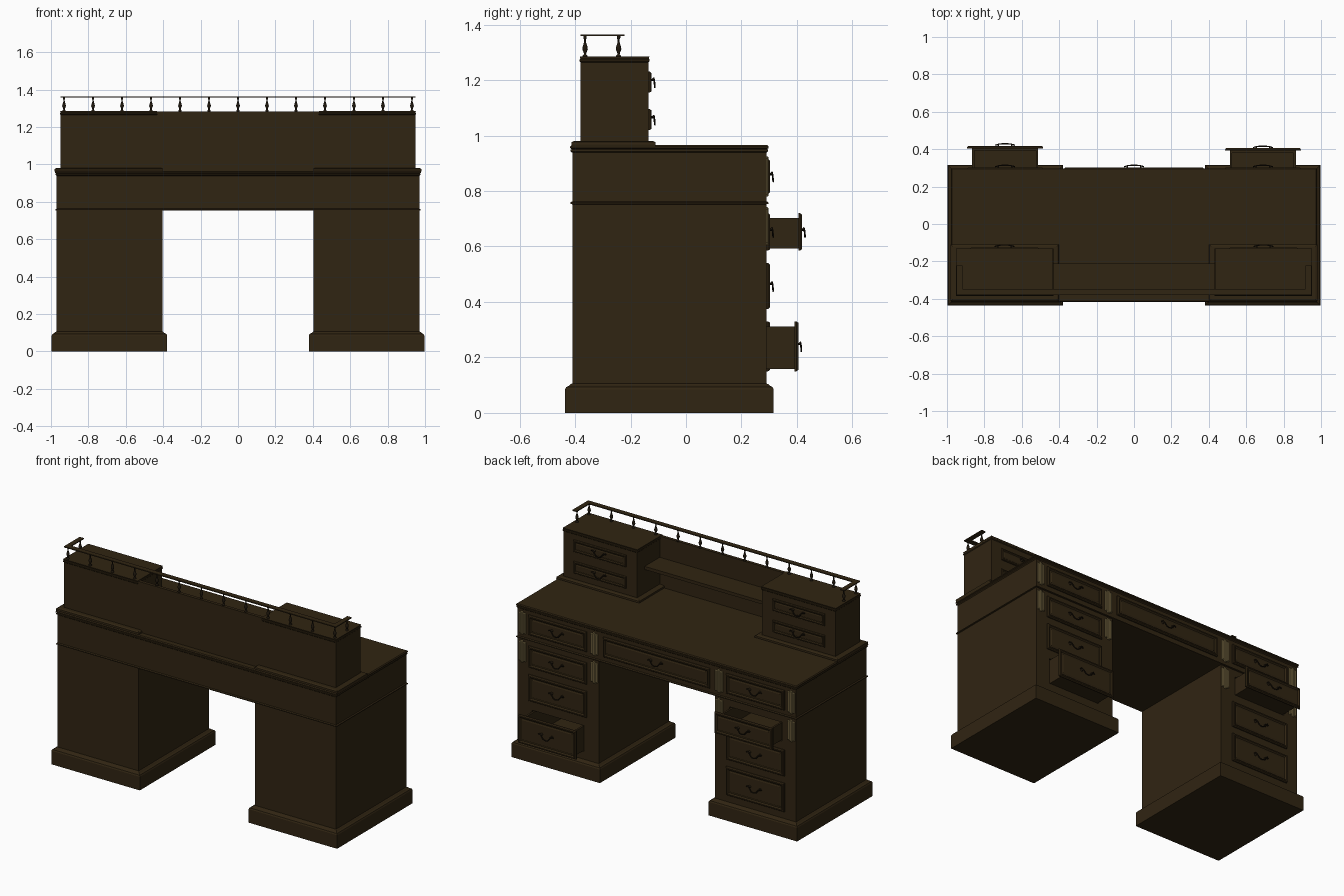
import bpy, bmesh, math
from mathutils import Vector

if "Cube" in bpy.data.objects:
    bpy.data.objects.remove(bpy.data.objects["Cube"])


def material(name, rgb):
    m = bpy.data.materials.new(name)
    m.diffuse_color = (*rgb, 1)
    m.use_nodes = True
    m.node_tree.nodes["Principled BSDF"].inputs["Base Color"].default_value = m.diffuse_color
    return m


WOOD = material("dark walnut", (0.030, 0.018, 0.006))
METAL = material("aged dark metal", (0.014, 0.009, 0.004))
TAN = material("pale carved wood", (0.22, 0.165, 0.065))


def finish(name, bm, mat, smooth=False):
    bmesh.ops.recalc_face_normals(bm, faces=bm.faces[:])
    me = bpy.data.meshes.new(name)
    bm.to_mesh(me)
    bm.free()
    me.materials.append(mat)
    ob = bpy.data.objects.new(name, me)
    bpy.context.collection.objects.link(ob)
    if smooth:
        for p in me.polygons:
            p.use_smooth = True
    return ob


def loft(name, rect, profile, mat=WOOD, facing_y=False):
    """Rectangle x0,x1,v0,v1 swept through (outward offset, height) steps."""
    x0, x1, v0, v1 = rect
    bm = bmesh.new()
    rings = []
    for o, h in profile:
        pts = [(x0 - o, v0 - o), (x1 + o, v0 - o), (x1 + o, v1 + o), (x0 - o, v1 + o)]
        rings.append([bm.verts.new((x, h, v) if facing_y else (x, v, h)) for x, v in pts])
    for a, b in zip(rings, rings[1:]):
        for i in range(4):
            j = (i + 1) % 4
            bm.faces.new((a[i], a[j], b[j], b[i]))
    bm.faces.new(rings[0])
    bm.faces.new(rings[-1])
    return finish(name, bm, mat)


def box(name, x0, x1, y0, y1, z0, z1, mat=WOOD):
    return loft(name, (x0, x1, y0, y1), [(0, z0), (0, z1)], mat)


def lathe(name, profile, loc, mat, sides=12):
    bm = bmesh.new()
    rings = []
    for r, z in profile:
        rings.append([bm.verts.new((loc[0] + r * math.cos(2 * math.pi * i / sides),
                                    loc[1] + r * math.sin(2 * math.pi * i / sides),
                                    loc[2] + z)) for i in range(sides)])
    for a, b in zip(rings, rings[1:]):
        for i in range(sides):
            j = (i + 1) % sides
            bm.faces.new((a[i], a[j], b[j], b[i]))
    bm.faces.new(rings[0])
    bm.faces.new(rings[-1])
    return finish(name, bm, mat, True)


def handle(x, y, z):
    # swan-neck pull: bent rod on two round plates
    pts = [Vector((x + a, y + b, z + c)) for a, b, c in (
        (-.052, .010, .008), (-.042, .014, .014), (-.032, .016, .006), (-.016, .018, -.014),
        (0, .018, -.018), (.016, .018, -.014), (.032, .016, .006), (.042, .014, .014), (.052, .010, .008))]
    bm = bmesh.new()
    rings = []
    for i, p in enumerate(pts):
        t = (pts[min(i + 1, 8)] - pts[max(i - 1, 0)]).normalized()
        u = t.cross(Vector((0, 1, 0))).normalized()
        w = t.cross(u)
        rings.append([bm.verts.new(p + .0035 * (math.cos(k * math.pi / 3) * u + math.sin(k * math.pi / 3) * w))
                      for k in range(6)])
    for a, b in zip(rings, rings[1:]):
        for k in range(6):
            bm.faces.new((a[k], a[(k + 1) % 6], b[(k + 1) % 6], b[k]))
    bm.faces.new(rings[0])
    bm.faces.new(rings[-1])
    finish("drawer_pull", bm, METAL, True)
    for s in (-1, 1):
        cx = x + s * .036
        bm = bmesh.new()
        a = [[bm.verts.new((cx + r * math.cos(k * math.pi / 4), y + d, z + .008 + r * math.sin(k * math.pi / 4)))
              for k in range(8)] for r, d in ((.009, 0), (.008, .004), (.004, .006), (.004, .015))]
        for p, q in zip(a, a[1:]):
            for k in range(8):
                bm.faces.new((p[k], p[(k + 1) % 8], q[(k + 1) % 8], q[k]))
        bm.faces.new(a[-1])
        finish("pull_mount", bm, METAL, True)


def drawer_front(x0, x1, z0, z1, y, s=1.0):
    # moulded frame around a sunken field
    steps = [(0, 0), (0, .006), (-.005, .013), (-.012, .013), (-.019, .006), (-.026, .006), (-.030, .008)]
    loft("drawer_front", (x0, x1, z0, z1), [(o * s, y + h * s) for o, h in steps], WOOD, True)
    handle((x0 + x1) / 2, y + .006 * s, (z0 + z1) / 2)


def open_drawer(carcass, x0, x1, z0, z1, y):
    # cut the opening, then build the pulled-out tray
    cut = box("cutter", x0 + .02, x1 - .02, -.25, .40, z0 + .005, z1 - .012)
    mod = carcass.modifiers.new("opening", 'BOOLEAN')
    mod.operation, mod.solver, mod.object = 'DIFFERENCE', 'EXACT', cut
    bpy.context.view_layer.objects.active = carcass
    bpy.ops.object.modifier_apply(modifier=mod.name)
    bpy.data.objects.remove(cut)
    a, b, lo, hi = x0 + .026, x1 - .026, z0 + .008, z1 - .018
    box("drawer_floor", a, b, -.15, y, lo, lo + .01)
    box("drawer_side", a, a + .012, -.15, y, lo, hi)
    box("drawer_side", b - .012, b, -.15, y, lo, hi)
    box("drawer_back", a, b, -.15, -.138, lo, hi)
    box("drawer_face_board", a, b, y - .012, y, lo, hi)
    drawer_front(x0, x1, z0, z1, y)


ROWS = [(.585, .72), (.375, .54), (.15, .33)]
for s in (-1, 1):
    def span(a, b):
        return (a, b) if s > 0 else (-b, -a)

    # pedestal with plinth
    carcass = box("pedestal", *span(.405, .97), -.41, .29, .09, .757)
    loft("plinth", (*span(.405, .97), -.41, .29),
         [(.026, 0), (.026, .085), (.022, .093), (.012, .098), (.006, .104), (0, .106)])
    # pedestal drawers, one pulled out on each side
    for i, (z0, z1) in enumerate(ROWS):
        if i == (0 if s < 0 else 2):
            open_drawer(carcass, *span(.487, .892), z0, z1, .405 if s < 0 else .392)
        else:
            drawer_front(*span(.487, .892), z0, z1, .29)
    drawer_front(*span(.487, .892), .79, .915, .29)

    # pale reeded corner blocks
    for cx in (.435, .938):
        for z0, z1 in ((.78, .925), (.605, .742)):
            for k in (-1, 0, 1):
                c = s * (cx + k * .017)
                e = abs(k) * .008
                loft("reeded_block", (c - .0085, c + .0085, z0 + e, z1 - e),
                     [(0, .288), (0, .294), (-.004, .298)], TAN, True)

    # small top cabinet on its moulded base
    loft("cabinet_base", (*span(.405, .978), -.41, -.112),
         [(0, .955), (.003, .968), (.002, .976), (-.008, .981)])
    loft("cabinet", (*span(.435, .948), -.38, -.135),
         [(0, .97), (0, 1.264), (.004, 1.268), (.004, 1.274), (.001, 1.277), (.003, 1.285)])
    for z0, z1 in ((1.155, 1.23), (1.02, 1.095)):
        drawer_front(*span(.51, .875), z0, z1, -.135, .75)

    # gallery rail arm and its front post
    box("rail_arm", *span(.918, .948), -.38, -.222, 1.358, 1.364)

# upper carcass with bead, and moulded table top
loft("upper_carcass", (-.97, .97, -.41, .29),
     [(0, .752), (.007, .754), (.007, .759), (0, .763), (0, .945)])
loft("table_top", (-.97, .97, -.41, .29),
     [(0, .938), (.006, .943), (.006, .949), (.002, .951), (.008, .955), (.008, .960), (.003, .965)])
drawer_front(-.372, .372, .79, .915, .29)

# back panel and shelf between the cabinets
box("back_panel", -.44, .44, -.38, -.36, .96, 1.283)
box("shelf", -.44, .44, -.365, -.21, 1.13, 1.15)

# gallery rail and turned balusters
box("back_rail", -.948, .948, -.38, -.348, 1.358, 1.364)
TURNING = [(.009, 0), (.009, .005), (.004, .010), (.005, .016), (.010, .028), (.009, .036),
           (.004, .052), (.003, .062), (.006, .068), (.006, .076)]
posts = [(-.93 + i * 1.86 / 12, -.364) for i in range(13)] + [(-.93, -.243), (.93, -.243)]
for x, y in posts:
    lathe("baluster", TURNING, (x, y, 1.283), METAL)
